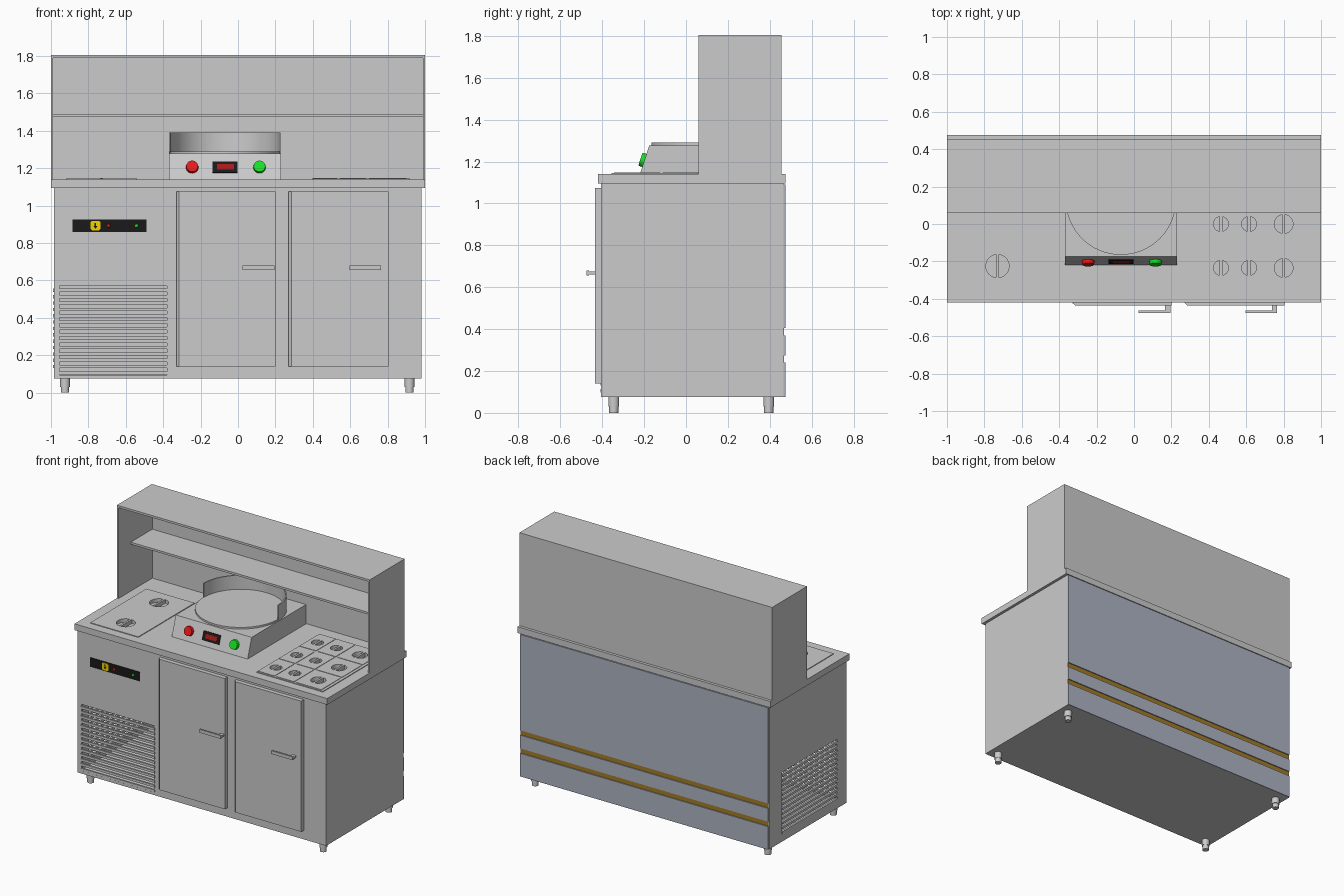
import bpy, bmesh, math
from mathutils import Matrix, Vector

if "Cube" in bpy.data.objects:
    bpy.data.objects.remove(bpy.data.objects["Cube"])


def mat(name, rgb):
    m = bpy.data.materials.new(name)
    m.diffuse_color = (*rgb, 1)
    m.use_nodes = True
    m.node_tree.nodes["Principled BSDF"].inputs["Base Color"].default_value = m.diffuse_color
    return m


BLUE = mat("blue_grey", (0.42, 0.45, 0.54))
GOLD = mat("gold", (0.36, 0.2, 0.02))
BLACK = mat("black", (0.01, 0.01, 0.01))
RED = mat("red", (0.8, 0.01, 0.01))
DARK_RED = mat("dark_red", (0.4, 0.01, 0.01))
GREEN = mat("green", (0.01, 0.75, 0.02))
YELLOW = mat("yellow", (0.9, 0.65, 0.0))


def finish(bm, name, material=None, matrix=None, smooth=False):
    bmesh.ops.recalc_face_normals(bm, faces=bm.faces[:])
    me = bpy.data.meshes.new(name)
    bm.to_mesh(me)
    bm.free()
    ob = bpy.data.objects.new(name, me)
    bpy.context.collection.objects.link(ob)
    if material:
        me.materials.append(material)
    if matrix:
        ob.matrix_world = matrix
    if smooth:
        shade(ob)
    return ob


def shade(ob):
    bpy.ops.object.select_all(action='DESELECT')
    ob.select_set(True)
    bpy.context.view_layer.objects.active = ob
    bpy.ops.object.shade_smooth_by_angle(angle=math.radians(30))


def boxes(name, specs, material=None, matrix=None):
    """Each spec is (x0, x1, y0, y1, z0, z1)."""
    bm = bmesh.new()
    for x0, x1, y0, y1, z0, z1 in specs:
        m = Matrix.Translation(((x0 + x1) / 2, (y0 + y1) / 2, (z0 + z1) / 2))
        bmesh.ops.create_cube(bm, size=1, matrix=m @ Matrix.Diagonal((x1 - x0, y1 - y0, z1 - z0, 1)))
    return finish(bm, name, material, matrix)


def cylinders(name, specs, material=None, matrix=None, seg=32):
    """Each spec is (x, y, z0, z1, bottom radius, top radius)."""
    bm = bmesh.new()
    for x, y, z0, z1, r0, r1 in specs:
        bmesh.ops.create_cone(bm, cap_ends=True, segments=seg, radius1=r0, radius2=r1, depth=z1 - z0,
                              matrix=Matrix.Translation((x, y, (z0 + z1) / 2)))
    return finish(bm, name, material, matrix, smooth=True)


def prism(name, pts, sweep, material=None, matrix=None, smooth=False):
    """Extrude a closed 3D outline along a vector."""
    bm = bmesh.new()
    f = bm.faces.new([bm.verts.new(p) for p in pts])
    out = bmesh.ops.extrude_face_region(bm, geom=[f])
    bmesh.ops.translate(bm, vec=Vector(sweep), verts=[v for v in out["geom"] if isinstance(v, bmesh.types.BMVert)])
    return finish(bm, name, material, matrix, smooth)


def cut(ob, cutter):
    cutter.hide_render = True
    mod = ob.modifiers.new("cut", 'BOOLEAN')
    mod.operation = 'DIFFERENCE'
    mod.solver = 'EXACT'
    mod.object = cutter
    bpy.context.view_layer.objects.active = ob
    bpy.ops.object.modifier_apply(modifier=mod.name)


# Hollow cabinet with vent openings at front and left
cabinet = boxes("cabinet", [(-0.985, 0.98, -0.405, 0.465, 0.075, 1.095)])
for spec in [(-0.97, -0.355, -0.39, 0.45, 0.09, 1.08),
             (-0.955, -0.38, -0.5, -0.3, 0.095, 0.57),
             (-1.1, -0.9, -0.30, 0.32, 0.13, 0.57)]:
    c = boxes("cutter", [spec])
    cut(cabinet, c)
    bpy.data.objects.remove(c)

# Vent slats
pitch = 0.034
boxes("front_vent_slats", [(-0.96, -0.375, -0.408, -0.396, 0.097 + i * pitch, 0.114 + i * pitch) for i in range(14)])
boxes("side_vent_slats", [(-0.99, -0.976, -0.305, 0.325, 0.131 + i * pitch, 0.148 + i * pitch) for i in range(13)])

# Legs
legs = [(x, y) for x in (-0.925, 0.917) for y in (-0.345, 0.395)]
cylinders("legs", [(x, y, 0.03, 0.08, 0.026, 0.026) for x, y in legs], seg=24)
cylinders("leg_feet", [(x, y, 0, 0.03, 0.022, 0.022) for x, y in legs], seg=24)

# Back cladding with recessed gold strips
boxes("back_panels", [(-0.98, 0.98, 0.465, 0.475, a, b) for a, b in ((0.075, 0.24), (0.275, 0.37), (0.405, 1.09))], BLUE)
boxes("back_strips", [(-0.98, 0.98, 0.464, 0.468, a, b) for a, b in ((0.24, 0.275), (0.37, 0.405))], GOLD)

# Doors and handles
for side, x0, x1 in (("left", -0.33, 0.20), ("right", 0.27, 0.805)):
    prism(side + "_door", [(x0, -0.405, 0.14), (x0, -0.422, 0.14), (x0 + 0.015, -0.435, 0.14),
                           (x1, -0.435, 0.14), (x1, -0.405, 0.14)], (0, 0, 0.935))
    h = x1 - 0.005 if side == "left" else x1 - 0.04
    boxes(side + "_handle", [(h - 0.17, h, -0.475, -0.463, 0.657, 0.68),
                             (h - 0.028, h, -0.465, -0.434, 0.662, 0.675)])

# Worktop, raised plates and lids with round recessed grips
worktop = boxes("worktop", [(-1, 1, -0.42, 0.475, 1.095, 1.14)])
left_plate = boxes("left_plate", [(-0.92, -0.54, -0.355, 0.28, 1.139, 1.145)])
right_plate = boxes("right_plate", [(0.395, 0.92, -0.355, 0.355, 1.139, 1.145)])
rows = (-0.235, 0.0, 0.235)
cols = ((0.465, 0.065, 0.04), (0.615, 0.07, 0.04), (0.80, 0.1, 0.05))
lids = boxes("pan_lids", [(x - w, x + w, y - 0.11, y + 0.11, 1.144, 1.148) for x, w, r in cols for y in rows])
grips = [(-0.73, y, 0.062) for y in (-0.225, 0.15)] + [(x, y, r) for x, w, r in cols for y in rows]
cutter = cylinders("grip_cutter", [(x, y, 1.12, 1.2, r, r) for x, y, r in grips])
for ob in (worktop, left_plate, right_plate, lids):
    cut(ob, cutter)
bpy.data.objects.remove(cutter)
boxes("grip_bars", [(x - 0.007, x + 0.007, y - r, y + r, 1.119, 1.148) for x, y, r in grips])

# Hot plate housing with sloped front
prism("hotplate_housing", [(-0.37, -0.22, 1.14), (-0.37, -0.175, 1.278), (-0.37, 0.44, 1.278), (-0.37, 0.44, 1.14)],
      (0.6, 0, 0))
cylinders("hotplate", [(-0.07, 0.13, 1.27, 1.29, 0.295, 0.295)], seg=64)
n = 32
arc = [(math.cos(math.pi * i / n), math.sin(math.pi * i / n)) for i in range(n + 1)]
ring = [(-0.07 + 0.298 * c, 0.13 + 0.298 * s, 1.275) for c, s in arc]
ring += [(-0.07 + 0.29 * c, 0.13 + 0.29 * s, 1.275) for c, s in reversed(arc)]
prism("splash_guard", ring, (0, 0, 0.115), smooth=True)

# Buttons and display on the slope (local axes: x across, y up the slope, z outward)
tilt = math.atan2(0.045, 0.138)
slope = Matrix.Translation((0, -0.1975, 1.209)) @ Matrix.Rotation(math.pi / 2 - tilt, 4, 'X')
for name, x, m in (("red_button", -0.245, RED), ("green_button", 0.115, GREEN)):
    cylinders(name, [(x, -0.004, -0.003, 0.02, 0.034, 0.031)], m, slope)
boxes("display_frame", [(-0.137, -0.002, -0.036, 0.028, -0.003, 0.006)], BLACK, slope)
boxes("display_screen", [(-0.113, -0.022, -0.019, 0.012, 0.0, 0.008)], DARK_RED, slope)

# Refrigeration control strip
front = Matrix.Translation((0, -0.405, 0.893)) @ Matrix.Rotation(math.pi / 2, 4, 'X')
boxes("control_strip", [(-0.885, -0.49, -0.033, 0.032, -0.003, 0.005)], BLACK, front)
octagon = [(sx * a, sy * b) for sx, sy, a, b in ((1, 1, 26, 18), (1, 1, 18, 26), (-1, 1, 18, 26), (-1, 1, 26, 18),
                                              (-1, -1, 26, 18), (-1, -1, 18, 26), (1, -1, 18, 26), (1, -1, 26, 18))]
prism("yellow_key", [(-0.762 + x / 1000, y / 1000, 0.004) for x, y in octagon], (0, 0, 0.005), YELLOW, front)
arrow = [(-4, 15), (4, 15), (4, -2), (12, -2), (0, -16), (-12, -2), (-4, -2)]
prism("key_arrow", [(-0.762 + x / 1000, y / 1000, 0.008) for x, y in arrow], (0, 0, 0.002), BLACK, front)
cylinders("red_lamp", [(-0.692, 0, 0.003, 0.009, 0.01, 0.008)], RED, front, 16)
cylinders("green_lamp", [(-0.542, 0, 0.003, 0.009, 0.01, 0.008)], GREEN, front, 16)

# Open-fronted hood with inner shelf
t = 0.012
boxes("hood_sides", [(-1, -1 + t, 0.06, 0.455, 1.14, 1.79), (1 - t, 1, 0.06, 0.455, 1.14, 1.79)])
boxes("hood_back", [(-1 + t, 1 - t, 0.455 - t, 0.455, 1.14, 1.79)])
boxes("hood_top", [(-1, 1, 0.06, 0.455, 1.79, 1.805)])
boxes("hood_shelf", [(-1 + t, 1 - t, 0.2, 0.455 - t, 1.475, 1.49)])
